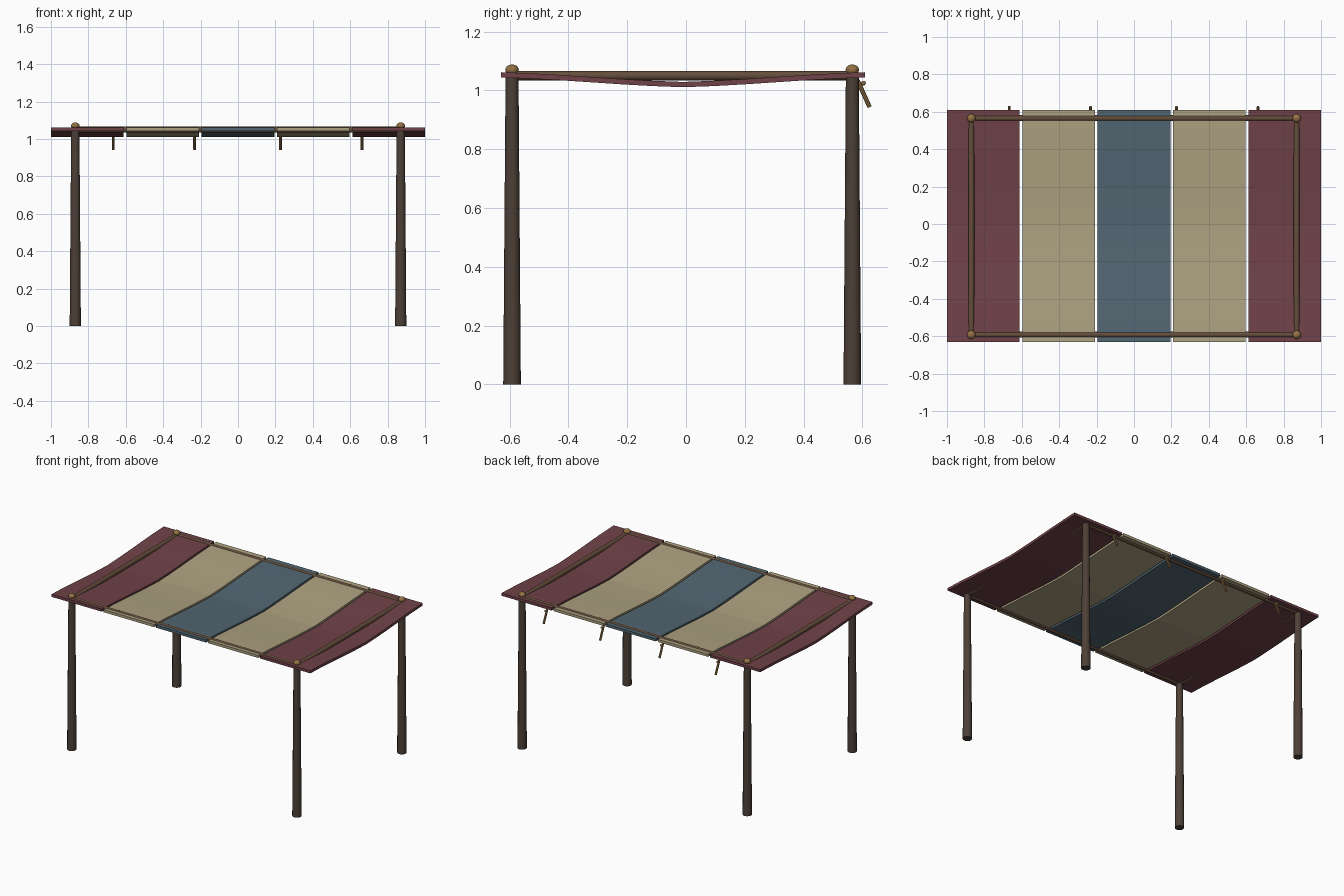
import bpy, bmesh, math
from mathutils import Vector

if "Cube" in bpy.data.objects:
    bpy.data.objects.remove(bpy.data.objects["Cube"])


def mat(name, rgb):
    m = bpy.data.materials.new(name)
    m.diffuse_color = (*rgb, 1)
    m.use_nodes = True
    m.node_tree.nodes["Principled BSDF"].inputs["Base Color"].default_value = m.diffuse_color
    return m


DARK = mat("dark_wood", (0.075, 0.052, 0.038))
RAIL = mat("rail_wood", (0.13, 0.075, 0.045))
LIGHT = mat("light_wood", (0.30, 0.17, 0.06))
RED = mat("red_cloth", (0.16, 0.055, 0.065))
TAN = mat("tan_cloth", (0.42, 0.36, 0.22))
BLUE = mat("blue_cloth", (0.085, 0.135, 0.17))


def finish(name, m):
    o = bpy.context.object
    o.name = name
    o.data.materials.append(m)
    bpy.ops.object.shade_smooth_by_angle(angle=math.radians(40))
    return o


def rod(name, a, b, r1, r2, m, sides=12):
    a, b = Vector(a), Vector(b)
    d = b - a
    bpy.ops.mesh.primitive_cone_add(vertices=sides, radius1=r1, radius2=r2, depth=d.length,
                                    location=(a + b) / 2,
                                    rotation=d.to_track_quat('Z', 'Y').to_euler())
    return finish(name, m)


def ball(name, loc, r, m, flat=1.0):
    bpy.ops.mesh.primitive_uv_sphere_add(segments=12, ring_count=8, radius=r, location=loc)
    bpy.context.object.scale.z = flat
    return finish(name, m)


PX, YF, YB, ZR = 0.87, -0.592, 0.566, 1.05

# Tapered corner posts with round finials
for y, fb in ((YF, "front"), (YB, "back")):
    for s, lr in ((-1, "left"), (1, "right")):
        rod(f"{fb}_{lr}_post", (s * PX, y, 0), (s * PX, y, 1.06), 0.03, 0.022, DARK)
        ball(f"{fb}_{lr}_finial", (s * PX, y, 1.07), 0.023, LIGHT, 0.8)
    # Long rails
    rod(f"{fb}_rail", (-PX, y, ZR), (PX, y, ZR), 0.016, 0.016, RAIL)

# Short side rails
for s, lr in ((-1, "left"), (1, "right")):
    rod(f"{lr}_rail", (s * PX, YF, ZR), (s * PX, YB, ZR), 0.016, 0.016, RAIL)


# Sagging cloth strips with thickness
def cloth(name, cx, m, w=0.388, y0=-0.63, y1=0.61, n=12, t=0.018):
    bm = bmesh.new()
    rows = []
    for i in range(n + 1):
        u = i / n
        v = abs(2 * u - 1)
        sag = 0.5 * (1 - v) + 0.25 * (1 + math.cos(math.pi * v))
        y, z = y0 + (y1 - y0) * u, 1.053 - 0.033 * sag
        rows.append([[bm.verts.new((cx + sx * w / 2, y, z + sz * t / 2))
                      for sx, sz in ((-1, -1), (1, -1), (1, 1), (-1, 1))]][0])
    for a, b in zip(rows, rows[1:]):
        for k in range(4):
            bm.faces.new((a[k], a[(k + 1) % 4], b[(k + 1) % 4], b[k]))
    bm.faces.new(rows[0])
    bm.faces.new(rows[-1])
    bmesh.ops.recalc_face_normals(bm, faces=bm.faces)
    me = bpy.data.meshes.new(name)
    bm.to_mesh(me)
    bm.free()
    o = bpy.data.objects.new(name, me)
    bpy.context.collection.objects.link(o)
    me.materials.append(m)


for i, m in enumerate((RED, TAN, BLUE, TAN, RED)):
    cloth(f"cloth_strip_{i + 1}", (i - 2) * 0.403, m)

# Toggle pegs hanging off the back edge
for i, x in enumerate((-0.667, -0.232, 0.227, 0.663)):
    rod(f"peg_{i + 1}", (x, 0.584, 1.034), (x, 0.625, 0.943), 0.0075, 0.0075, LIGHT, 8)
    ball(f"peg_knot_{i + 1}", (x, 0.604, 1.025), 0.008, LIGHT)
